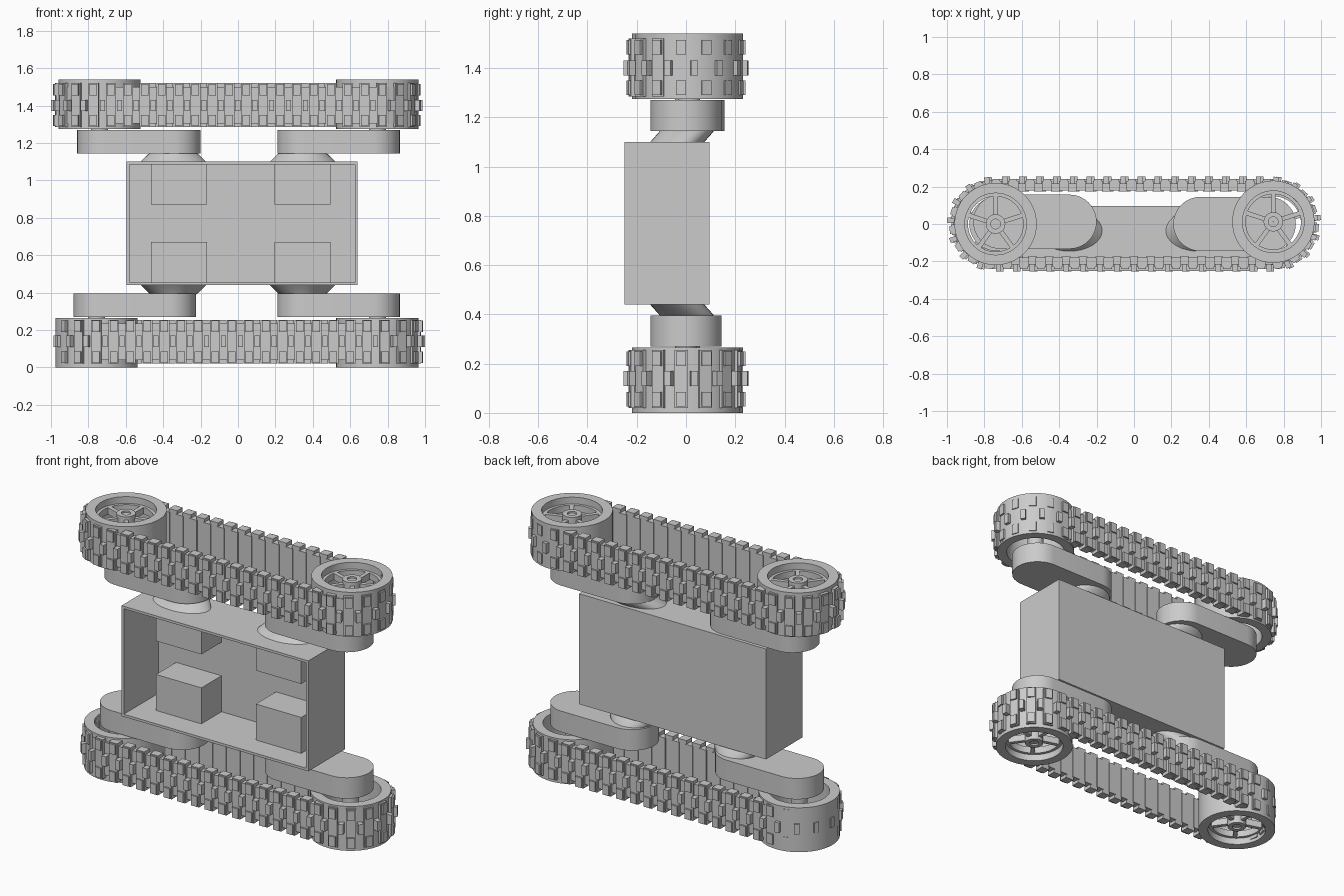
import bpy, bmesh
from math import sin, cos, pi, radians
from mathutils import Matrix, Vector

if "Cube" in bpy.data.objects:
    bpy.data.objects.remove(bpy.data.objects["Cube"])

TOP = 1.54          # model height; upper half mirrors the lower half


def finish(name, bm, upper=False, smooth=False):
    """Turn a bmesh into an object; upper parts are flipped about mid height."""
    if upper:
        for v in bm.verts:
            v.co.z = TOP - v.co.z
    bmesh.ops.recalc_face_normals(bm, faces=bm.faces)
    me = bpy.data.meshes.new(name)
    bm.to_mesh(me)
    bm.free()
    ob = bpy.data.objects.new(name, me)
    bpy.context.collection.objects.link(ob)
    if smooth:
        bpy.ops.object.select_all(action='DESELECT')
        ob.select_set(True)
        bpy.context.view_layer.objects.active = ob
        bpy.ops.object.shade_smooth_by_angle(angle=radians(35))
    return ob


def box(bm, x0, x1, y0, y1, z0, z1, mat=Matrix()):
    m = (mat @ Matrix.Translation(((x0 + x1) / 2, (y0 + y1) / 2, (z0 + z1) / 2))
         @ Matrix.Diagonal((x1 - x0, y1 - y0, z1 - z0, 1)))
    bmesh.ops.create_cube(bm, size=1, matrix=m)


def prism(bm, pts, z0, z1):
    lo = [bm.verts.new((x, y, z0)) for x, y in pts]
    hi = [bm.verts.new((x, y, z1)) for x, y in pts]
    n = len(pts)
    bm.faces.new(lo[::-1])
    bm.faces.new(hi)
    for i in range(n):
        bm.faces.new((lo[i], lo[(i + 1) % n], hi[(i + 1) % n], hi[i]))


def revolve(bm, profile, cx, cy, n=48):
    """Closed (radius, z) profile swept around a vertical axis."""
    rings = [[bm.verts.new((cx + r * cos(2 * pi * i / n), cy + r * sin(2 * pi * i / n), z))
              for r, z in profile] for i in range(n)]
    k = len(profile)
    for i in range(n):
        a, b = rings[i], rings[(i + 1) % n]
        for j in range(k):
            bm.faces.new((a[j], b[j], b[(j + 1) % k], a[(j + 1) % k]))


def wheel(name, cx, cy, upper):
    bm = bmesh.new()
    # rim with a stepped inner edge
    revolve(bm, [(.22, 0), (.22, .265), (.165, .265), (.165, .08), (.148, .08),
                 (.148, .04), (.165, .04), (.165, 0)], cx, cy)
    # hub tube
    revolve(bm, [(.052, .02), (.052, .12), (.026, .12), (.026, .02)], cx, cy, 24)
    for i in range(5):
        m = Matrix.Translation((cx, cy, 0)) @ Matrix.Rotation(pi / 2 + i * 2 * pi / 5, 4, 'Z')
        box(bm, .045, .155, -.012, .012, .04, .08, m)
    finish(name, bm, upper, True)
    # axle joining wheel and arm
    bm = bmesh.new()
    revolve(bm, [(.026, .03), (.026, .11), (.045, .11), (.045, .28), (.001, .28), (.001, .03)], cx, cy, 24)
    finish(name + "_axle", bm, upper, True)


def arm(name, xa, xb, cy, upper):
    r = .145
    pts = []
    for c, a0 in ((xb - r, -pi / 2), (xa + r, pi / 2)):
        pts += [(c + r * cos(a0 + pi * i / 20), cy + r * sin(a0 + pi * i / 20)) for i in range(21)]
    bm = bmesh.new()
    prism(bm, pts, .27, .395)
    finish(name, bm, upper, True)


def pivot(name, cx, upper):
    # oblique tapered mount between chassis and arm
    n = 32
    bm = bmesh.new()
    rings = []
    for y, z, rx, ry in ((-.04, .445, .18, .11), (0, .40, .135, .11), (.005, .39, .12, .11)):
        rings.append([bm.verts.new((cx + rx * cos(2 * pi * i / n), y + ry * sin(2 * pi * i / n), z))
                      for i in range(n)])
    for a, b in zip(rings, rings[1:]):
        for i in range(n):
            bm.faces.new((a[i], a[(i + 1) % n], b[(i + 1) % n], b[i]))
    bm.faces.new(rings[0])
    bm.faces.new(rings[-1])
    finish(name, bm, upper, True)


def track(name, cx, upper):
    half, r, count = .74, .205, 94
    length = 4 * half + 2 * pi * r
    bm = bmesh.new()
    for i in range(count):
        s = (i + .5) * length / count
        # position along the stadium path, with outward direction angle
        if s < 2 * half:
            p, a = (-half + s, -r), -pi / 2
        elif s < 2 * half + pi * r:
            a = -pi / 2 + (s - 2 * half) / r
            p = (half + r * cos(a), r * sin(a))
        elif s < 4 * half + pi * r:
            p, a = (half - (s - 2 * half - pi * r), r), pi / 2
        else:
            a = pi / 2 + (s - 4 * half - pi * r) / r
            p = (-half + r * cos(a), r * sin(a))
        # local x points outward, local y runs along the track
        m = Matrix.Translation((p[0] + cx, p[1], 0)) @ Matrix.Rotation(a, 4, 'Z')
        if i % 2:
            # tread plate with rounded-corner pads at both edges
            box(bm, -.025, .026, -.027, .027, .02, .255, m)
            for z in (.025, .19):
                box(bm, .02, .036, -.02, .02, z, z + .06, m)
        else:
            # connecting link with centre lug
            box(bm, -.03, .012, -.024, .024, .04, .235, m)
            box(bm, 0, .048, -.014, .014, .11, .17, m)
    finish(name, bm, upper)


# open-fronted chassis tray
bm = bmesh.new()
x0, x1, y0, y1, z0, z1, t = -.595, .64, -.25, .095, .44, 1.1, .015
def rect(y, k):
    return [bm.verts.new(c) for c in ((x0 + k, y, z0 + k), (x1 - k, y, z0 + k),
                                      (x1 - k, y, z1 - k), (x0 + k, y, z1 - k))]
loops = [rect(y1, 0), rect(y0, 0), rect(y0, t), rect(y1 - t, t)]
bm.faces.new(loops[0])
bm.faces.new(loops[-1])
for a, b in zip(loops, loops[1:]):
    for i in range(4):
        bm.faces.new((a[i], a[(i + 1) % 4], b[(i + 1) % 4], b[i]))
finish("chassis_tray", bm)

# both sides: motors, pivots, arms, wheels and tracks
for upper in (False, True):
    lvl = "upper" if upper else "lower"
    for side, sx in (("left", -1), ("right", 1)):
        tag = f"{lvl}_{side}"
        mx = -.315 if sx < 0 else .345
        bm = bmesh.new()
        box(bm, mx - .15, mx + .15, -.11, .082, .453, .67)
        finish("motor_" + tag, bm, upper)
        pivot("pivot_mount_" + tag, .345 * sx, upper)
        xa, xb = (.21, .865) if sx > 0 else ((-.86, -.2) if upper else (-.88, -.225))
        arm("swing_arm_" + tag, xa, xb, .012 if upper and sx < 0 else 0, upper)
        wx = .745 if sx > 0 else (-.74 if upper else -.757)
        wheel("wheel_" + tag, wx, .012 if sx * (1 if upper else -1) > 0 else 0, upper)
    track(f"track_{lvl}", -.007 if upper else .007, upper)
